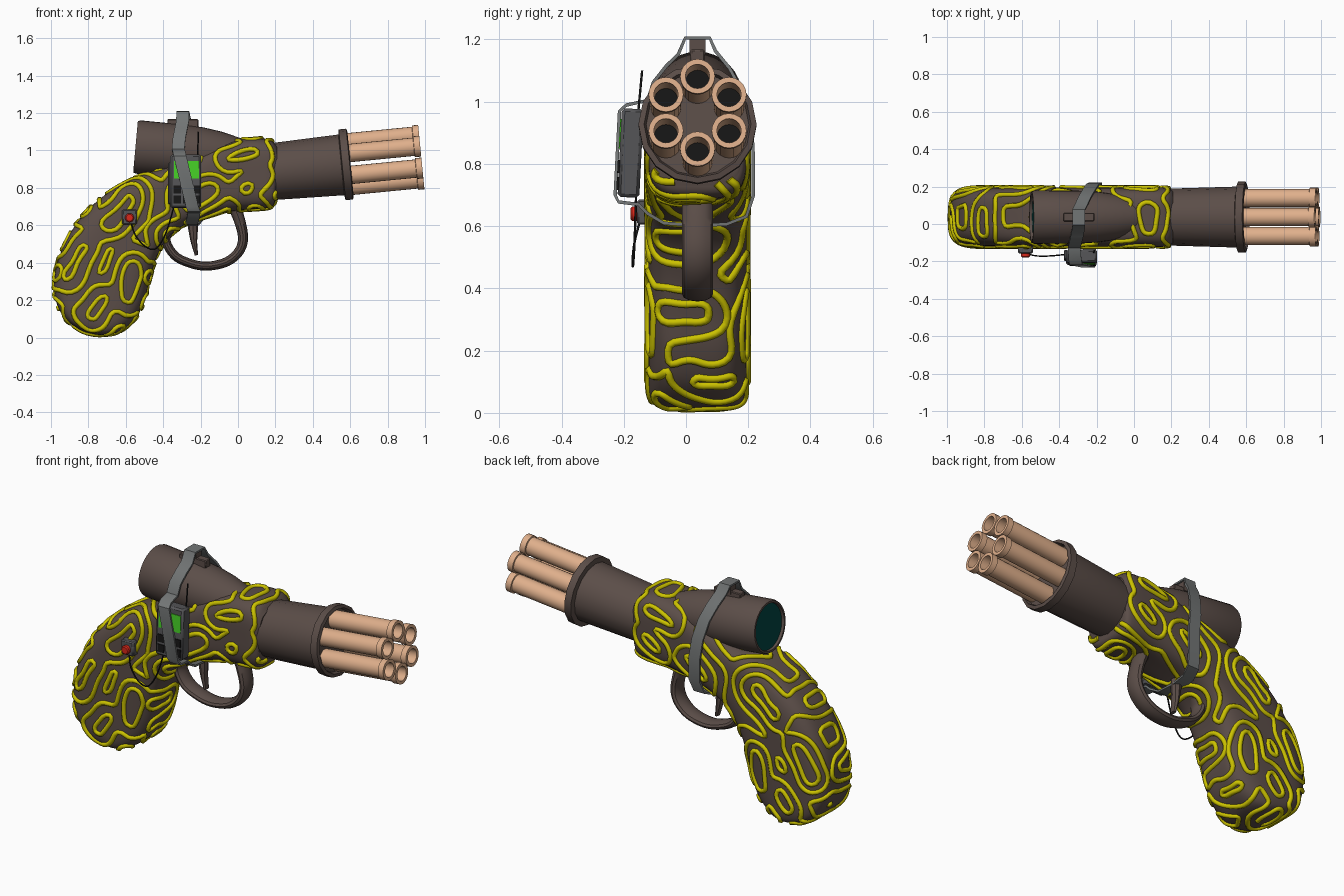
import bpy, bmesh, math, random
from mathutils import Vector, Matrix, noise

if "Cube" in bpy.data.objects:
    bpy.data.objects.remove(bpy.data.objects["Cube"])

random.seed(4)
YC = 0.037
MATS = {}
COL = dict(wood=(.105, .075, .065), vine=(.60, .54, .0), tan=(.74, .43, .26), black=(.008, .008, .008),
           strap=(.17, .18, .18), case=(.09, .09, .095), green=(.06, .62, .02), red=(.7, .02, .01),
           lens=(.0, .06, .055))


def paint(ob, col):
    if col not in MATS:
        MATS[col] = bpy.data.materials.new(col)
        MATS[col].diffuse_color = (*COL[col], 1)
    ob.data.materials.append(MATS[col])
    return ob


def loft(name, rings, col, cyclic=False):
    """Skin a list of closed rings; cap the ends unless cyclic."""
    bm = bmesh.new()
    vs = [[bm.verts.new(p) for p in r] for r in rings]
    n = len(rings[0])
    for i in range(len(vs) if cyclic else len(vs) - 1):
        a, b = vs[i], vs[(i + 1) % len(vs)]
        for j in range(n):
            bm.faces.new((a[j], a[(j + 1) % n], b[(j + 1) % n], b[j]))
    if not cyclic:
        bm.faces.new(vs[0])
        bm.faces.new(vs[-1])
    bmesh.ops.remove_doubles(bm, verts=bm.verts, dist=1e-5)
    bmesh.ops.recalc_face_normals(bm, faces=bm.faces)
    me = bpy.data.meshes.new(name)
    bm.to_mesh(me)
    bm.free()
    ob = bpy.data.objects.new(name, me)
    bpy.context.collection.objects.link(ob)
    return paint(ob, col)


def smooth_path(pts, n):
    """Catmull-Rom through tuples of any length."""
    p = [Vector(q) for q in [pts[0], *pts, pts[-1]]]
    out = []
    for i in range(1, len(p) - 2):
        for k in range(n):
            t = k / n
            out.append(0.5 * (2 * p[i] + (p[i + 1] - p[i - 1]) * t
                       + (2 * p[i - 1] - 5 * p[i] + 4 * p[i + 1] - p[i + 2]) * t * t
                       + (3 * p[i] - p[i - 1] - 3 * p[i + 1] + p[i + 2]) * t ** 3))
    return out + [p[-1]]


def lathe(name, prof, origin, axis, sides, col):
    """Revolve (distance, radius) pairs around an axis."""
    d = Vector(axis).normalized()
    u = Vector((0, 1, 0)) if abs(d.y) < .9 else Vector((1, 0, 0))
    w = d.cross(u)
    ts = [2 * math.pi * k / sides for k in range(sides)]
    return loft(name, [[Vector(origin) + d * a + max(r, 1e-7) * (math.cos(t) * u + math.sin(t) * w)
                        for t in ts] for a, r in prof], col)


def sweep(name, pts, col, sides=12):
    """Elliptical sweep in the XZ plane; pts = (x, z, half thickness, half width)."""
    path = smooth_path(pts, 5)
    rings = []
    for i, p in enumerate(path):
        q = path[min(i + 1, len(path) - 1)] - path[max(i - 1, 0)]
        nx, nz = Vector((-q[1], q[0])).normalized()
        ts = [2 * math.pi * k / sides for k in range(sides)]
        rings.append([(p[0] + nx * p[2] * math.cos(t), YC + p[3] * math.sin(t),
                       p[1] + nz * p[2] * math.cos(t)) for t in ts])
    return loft(name, rings, col)


def box(name, centre, size, col, frame=Matrix(), bevel=0):
    x, y, z = (s / 2 for s in size)
    c = Vector(centre)
    rings = [[frame @ (c + Vector((sx * x, sy * y, h)))
              for sx, sy in ((-1, -1), (1, -1), (1, 1), (-1, 1))] for h in (-z, z)]
    ob = loft(name, rings, col)
    if bevel:
        m = ob.modifiers.new("bevel", "BEVEL")
        m.width, m.segments = bevel, 1
    return ob


def tube(name, lines, radius, col, cyclic=()):
    cu = bpy.data.curves.new(name, "CURVE")
    cu.dimensions, cu.bevel_depth, cu.bevel_resolution = "3D", radius, 1
    cu.use_fill_caps = True
    for k, line in enumerate(lines):
        sp = cu.splines.new("POLY")
        sp.points.add(len(line) - 1)
        for q, p in zip(sp.points, line):
            q.co = (*p, 1)
        sp.use_smooth = True
        sp.use_cyclic_u = k in cyclic
    ob = bpy.data.objects.new(name, cu)
    bpy.context.collection.objects.link(ob)
    return paint(ob, col)


# Grip and body: rounded sections between lower and upper outline points
SECT = [(.2, .74, .21, 1.02, .14), (.17, .695, .16, 1.06, .158), (0, .68, .03, 1.06, .158),
        (-.15, .65, -.13, 1.015, .158), (-.27, .61, -.36, .92, .158), (-.37, .54, -.56, .85, .158),
        (-.43, .44, -.74, .74, .158), (-.47, .32, -.87, .6, .158), (-.5, .2, -.96, .42, .158),
        (-.55, .1, -.983, .25, .158), (-.63, .035, -.94, .12, .155), (-.7, .016, -.86, .05, .13),
        (-.76, .014, -.8, .02, .06)]
N = 64
rings = []
for lx, lz, ux, uz, hw in smooth_path(SECT, 6):
    c, h = Vector((lx + ux, 2 * YC, lz + uz)) / 2, Vector((ux - lx, 0, uz - lz)) / 2
    ring = []
    for k in range(N):
        t = 2 * math.pi * k / N
        co, si = math.cos(t), math.sin(t)
        r = (abs(co) ** 4 + abs(si) ** 4) ** -.25
        ring.append(c + h * (r * co) + Vector((0, hw * r * si, 0)))
    rings.append(ring)
loft("grip_body", rings, "wood")

# Raised vines: evenly spaced contour lines of a warped distance field on the body
seeds = []
for y in (-.12, .195):
    for x0, z0, x1, z1 in ((-.91, .33, -.84, .47), (-.68, .62, -.58, .72), (-.05, .96, .1, 1.0),
                           (.05, .8, .1, .84), (-.6, .2, -.56, .38), (-.25, .72, -.15, .8),
                           (-.78, .12, -.72, .2)):
        seeds.append((Vector((x0, y, z0)), Vector((x1, y, z1))))
for x, z in ((-.47, .33), (-.36, .55), (-.8, .66), (-.97, .35), (.1, .68), (.08, 1.06), (-.8, .02), (-.55, .1)):
    y = YC + random.uniform(-.09, .09)
    seeds.append((Vector((x, y - .05, z)), Vector((x, y + .05, z))))


def field(p):
    best = 9
    for a, b in seeds:
        d = b - a
        t = max(0, min(1, (p - a).dot(d) / d.dot(d)))
        best = min(best, (p - a - d * t).length)
    return (best + .045 * noise.noise(p * 6)) / .056 + .45


V = [p for r in rings for p in r]
G = [field(p) for p in V]
pos, links = {}, {}
for i in range(len(rings) - 1):
    for j in range(N):
        a, b = i * N + j, i * N + (j + 1) % N
        for tri in ((a, b, b + N), (a, b + N, a + N)):
            g = [G[k] for k in tri]
            for n in range(math.floor(min(g)) + 1, math.floor(max(g)) + 1):
                ks = []
                for p, q in ((0, 1), (1, 2), (2, 0)):
                    if (g[p] < n) != (g[q] < n):
                        e = tuple(sorted((tri[p], tri[q])))
                        t = (n - G[e[0]]) / (G[e[1]] - G[e[0]])
                        pos[(*e, n)] = V[e[0]].lerp(V[e[1]], t)
                        ks.append((*e, n))
                links.setdefault(ks[0], []).append(ks[1])
                links.setdefault(ks[1], []).append(ks[0])
lines, loops, seen = [], set(), set()
for start in sorted(links, key=lambda k: len(links[k])):
    if start in seen:
        continue
    chain, cur = [], start
    while cur is not None:
        seen.add(cur)
        chain.append(pos[cur])
        cur = next((k for k in links[cur] if k not in seen), None)
    if len(chain) < 10:
        continue
    closed = len(links[start]) == 2
    for _ in range(4):
        m = len(chain)
        chain = [p if not closed and k in (0, m - 1) else
                 (chain[k - 1] + 2 * p + chain[(k + 1) % m]) / 4 for k, p in enumerate(chain)]
    if closed:
        loops.add(len(lines))
    lines.append(chain[::2])
tube("vines", lines, .0135, "vine", loops)

# Barrel housing with flange
AX = Vector((1, 0, .098)).normalized()
UP = Vector((-AX.z, 0, AX.x))
TIP = Vector((.98, YC, .965))
lathe("barrel_housing", [(-.85, .14), (-.8, .152), (-.43, .163), (-.425, .19), (-.385, .19), (-.38, .172),
                         (-.4, .165), (-.4, 0)], TIP, AX, 16, "wood")

# Six barrels
for k in range(6):
    t = math.radians(90 + 60 * k)
    o = TIP + Vector((0, math.cos(t) * .117, 0)) + UP * (math.sin(t) * .117)
    lathe(f"barrel_{k + 1}", [(-.42, 0), (-.42, .049), (-.035, .049), (-.033, .056), (0, .056), (0, .039),
                              (-.2, .039), (-.2, 0)], o, AX, 20, "tan")
    lathe(f"bore_{k + 1}", [(-.198, 0), (-.198, .0385), (-.19, .0385), (-.19, 0)], o, AX, 20, "black")

# Scope with rear lens and a small sight on top
SO, SD = (-.548, YC, 1.02), (1, 0, -.09)
lathe("scope", [(.03, 0), (.03, .122), (0, .126), (0, .137), (.015, .143), (.25, .141), (.35, .136), (.45, .122),
                (.55, .098), (.63, .07), (.69, .035), (.71, 0)], SO, SD, 32, "wood")
lathe("scope_lens", [(.012, 0), (.015, .124), (.03, .122), (.03, 0)], SO, SD, 32, "lens")
box("sight_base", (-.295, YC, 1.145), (.165, .045, .045), "wood", bevel=.004)
box("sight_block", (-.295, YC, 1.175), (.05, .05, .05), "wood")

# Trigger guard and trigger
sweep("trigger_guard", [(-.33, .62, .024, .045), (-.385, .53, .024, .048), (-.34, .44, .024, .05),
                        (-.25, .395, .024, .05), (-.16, .382, .024, .05), (-.06, .405, .025, .05),
                        (.005, .46, .026, .05), (.027, .53, .027, .05), (.01, .62, .03, .05),
                        (-.02, .7, .034, .05)], "wood")
sweep("trigger", [(-.245, .66, .034, .03), (-.24, .58, .026, .027), (-.235, .51, .017, .024),
                  (-.222, .44, .009, .02)], "wood", 8)

# Strap looped around scope, body and device
LOOP = [(-.295, 0, 1.2), (-.295, .074, 1.2), (-.285, .09, 1.16), (-.265, .135, 1.105), (-.24, .176, 1.03),
        (-.22, .205, .93), (-.205, .211, .82), (-.205, .211, .7), (-.22, .19, .635), (-.24, .13, .612),
        (-.25, YC, .608), (-.25, -.07, .615), (-.24, -.12, .645), (-.235, -.15, .675), (-.235, -.215, .683),
        (-.245, -.222, .7), (-.31, -.208, .97), (-.315, -.19, .984), (-.32, -.12, 1.0), (-.315, -.1, 1.06),
        (-.305, -.06, 1.11), (-.297, -.02, 1.15)]
sections = []
for i, p in enumerate(LOOP):
    a, b = Vector(LOOP[i - 1]), Vector(LOOP[(i + 1) % len(LOOP)])
    n = Vector((0, -(b.z - a.z), b.y - a.y)).normalized() * .011
    p, w = Vector(p), Vector((.034, 0, 0))
    sections.append([p - w, p + w, p + w + n, p - w + n])
loft("strap", sections, "strap", True)

# Strapped-on device: case, screen, keys, antenna
F = Matrix.Translation((-.28, -.178, .835)) @ Matrix.Rotation(-.05, 4, "X")
box("device_case", (0, 0, 0), (.165, .07, .285), "case", F, .01)
box("device_side_panel", (-.085, .01, -.01), (.02, .05, .22), "case", F, .006)
box("device_screen", (.005, -.036, .06), (.135, .006, .095), "green", F)
for i in range(3):
    for j in range(2):
        box(f"device_key_{i}_{j}", (-.045 + i * .05, -.036, -.045 - j * .055), (.04, .008, .042), "black", F)
tube("antenna", [[(-.215, -.155, .95), (-.213, -.141, 1.1)]], .004, "black")

# Side button with wire to the device
box("button_plate", (-.58, -.135, .645), (.078, .045, .08), "case", bevel=.006)
lathe("red_button", [(0, 0), (0, .024), (.018, .024), (.023, .018), (.023, 0)], (-.58, -.155, .64), (0, -1, 0), 16, "red")
wire = smooth_path([(-.57, -.15, .61), (-.55, -.165, .55), (-.5, -.172, .49), (-.44, -.17, .475),
                    (-.385, -.165, .56), (-.34, -.16, .71)], 6)
tube("wire", [wire], .004, "black")

# Smooth shading with sharp edges kept
bpy.ops.object.select_all(action="DESELECT")
for ob in bpy.context.collection.objects:
    if ob.type == "MESH":
        ob.select_set(True)
        bpy.context.view_layer.objects.active = ob
bpy.ops.object.shade_smooth_by_angle(angle=math.radians(35))

for m in bpy.data.materials:
    if m.users and not m.is_grease_pencil:
        m.use_nodes = True
        m.node_tree.nodes["Principled BSDF"].inputs["Base Color"].default_value = m.diffuse_color
